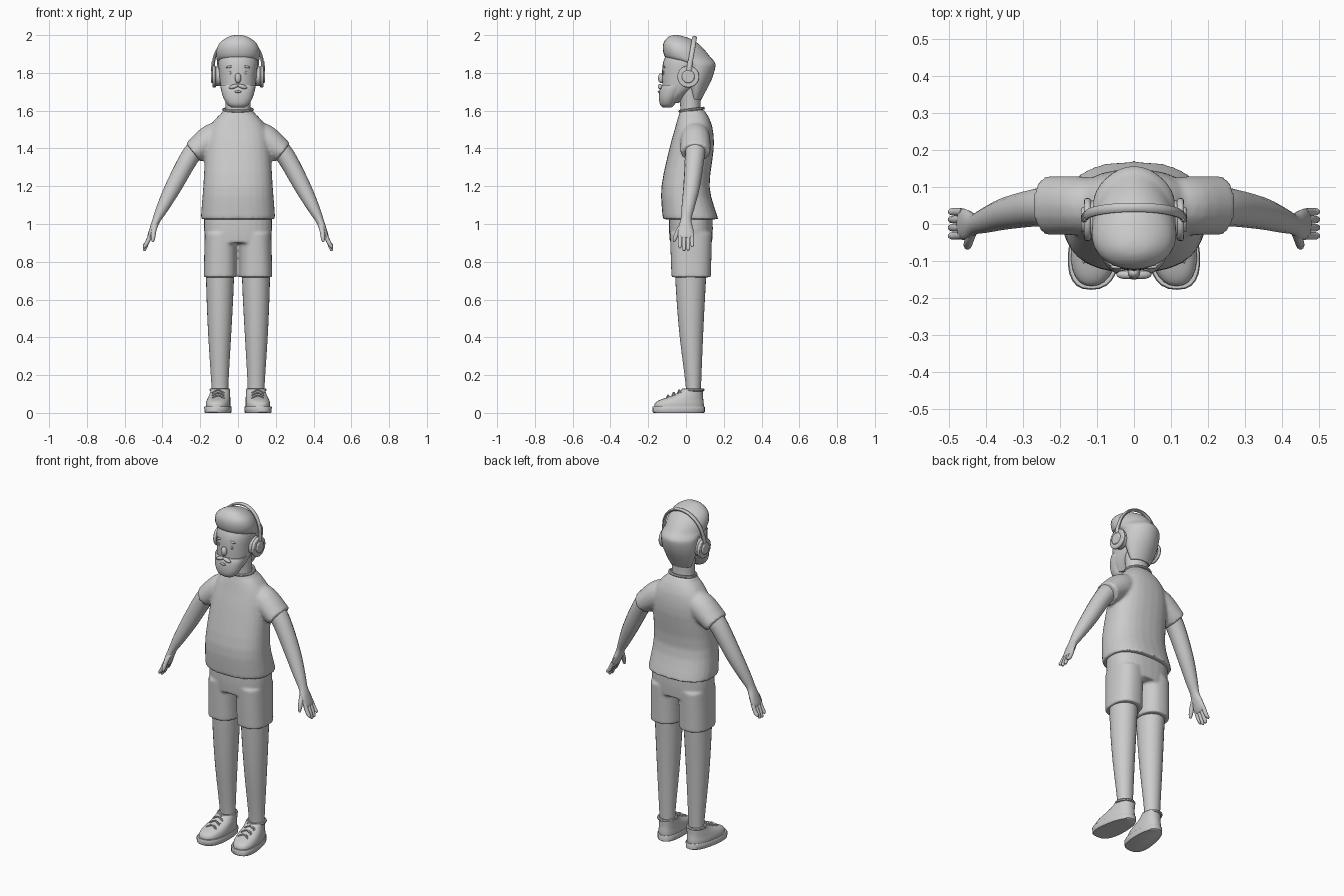
import bpy, bmesh, math
from mathutils import Vector

if "Cube" in bpy.data.objects:
    bpy.data.objects.remove(bpy.data.objects["Cube"])

grey = bpy.data.materials.new("plain grey")
grey.diffuse_color = (0.6, 0.6, 0.6, 1)
grey.use_nodes = True
grey.node_tree.nodes["Principled BSDF"].inputs["Base Color"].default_value = grey.diffuse_color
Y = Vector((0, 1, 0))


def spline(rows, n):
    """Catmull-Rom interpolation of rows of numbers."""
    out = []
    for i in range(len(rows) - 1):
        a, b, c, d = (rows[max(i - 1, 0)], rows[i], rows[i + 1], rows[min(i + 2, len(rows) - 1)])
        for k in range(n):
            t = k / n
            out.append([0.5 * (2 * q + (r - p) * t + (2 * p - 5 * q + 4 * r - s) * t * t
                               + (3 * q - p - 3 * r + s) * t ** 3) for p, q, r, s in zip(a, b, c, d)])
    return out + [list(rows[-1])]


def finish(obj, mirror=False, angle=40):
    obj.data.materials.clear()
    obj.data.materials.append(grey)
    bpy.ops.object.select_all(action='DESELECT')
    bpy.context.view_layer.objects.active = obj
    obj.select_set(True)
    bpy.ops.object.transform_apply(location=True, rotation=True, scale=True)
    bpy.ops.object.shade_smooth_by_angle(angle=math.radians(angle))
    if mirror:
        obj.modifiers.new("mirror", 'MIRROR').use_mirror_merge = False
    return obj


def skin(name, rings, mirror=False, angle=40):
    """Bridge rings of points into a closed body."""
    bm = bmesh.new()
    loops = [[bm.verts.new(p) for p in r] for r in rings]
    n = len(loops[0])
    for a, b in zip(loops, loops[1:]):
        for i in range(n):
            bm.faces.new((a[i], a[(i + 1) % n], b[(i + 1) % n], b[i]))
    bm.faces.new(loops[0][::-1])
    bm.faces.new(loops[-1])
    bmesh.ops.recalc_face_normals(bm, faces=bm.faces)
    me = bpy.data.meshes.new(name)
    bm.to_mesh(me)
    bm.free()
    obj = bpy.data.objects.new(name, me)
    bpy.context.collection.objects.link(obj)
    return finish(obj, mirror, angle)


def stack(name, rows, power=2.0, taper=0.0, turn=0.0, seg=28, n=3, mirror=False, angle=40):
    """Horizontal rings; row = (z, x centre, front y, back y, half width)."""
    rings = []
    for z, x, y0, y1, rx in spline(rows, n):
        ring = []
        for i in range(seg):
            t = 2 * math.pi * i / seg
            c, s = math.cos(t), math.sin(t)
            c = math.copysign(abs(c) ** (2 / power), c)
            s = math.copysign(abs(s) ** (2 / power), s)
            px = rx * c * (1 - taper * s)
            py = (y0 + y1) / 2 + s * (y1 - y0) / 2
            ring.append((x + px + turn * py, py, z))
        rings.append(ring)
    return skin(name, rings, mirror, angle)


def tube(name, rows, seg=16, n=3, mirror=False):
    """Tube along a path; row = (x, y, z, half width, half depth)."""
    pts = spline(rows, n)
    rings = []
    for i, (x, y, z, a, b) in enumerate(pts):
        d = (Vector(pts[min(i + 1, len(pts) - 1)][:3]) - Vector(pts[max(i - 1, 0)][:3])).normalized()
        u = d.cross(Y).normalized()
        v = u.cross(d)
        rings.append([Vector((x, y, z)) + u * a * math.cos(t) + v * b * math.sin(t)
                      for t in (2 * math.pi * k / seg for k in range(seg))])
    return skin(name, rings, mirror)


def ball(name, loc, size, mirror=False, rot=(0, 0, 0)):
    bpy.ops.mesh.primitive_uv_sphere_add(segments=16, ring_count=10, location=loc, rotation=rot)
    obj = bpy.context.object
    obj.name, obj.scale = name, size
    return finish(obj, mirror)


def disc(name, x, y, z, r, depth):
    bpy.ops.mesh.primitive_cylinder_add(vertices=28, radius=r, depth=depth, location=(x, y, z),
                                        rotation=(0, math.pi / 2, 0))
    obj = bpy.context.object
    obj.name = name
    finish(obj, True)
    bev = obj.modifiers.new("bevel", 'BEVEL')
    bev.width, bev.segments = 0.006, 2


def fuse(name, parts, voxel=0.009, smooth=5):
    """Blend overlapping parts into one cloth body."""
    bpy.ops.object.select_all(action='DESELECT')
    for p in parts:
        bpy.context.view_layer.objects.active = p
        p.select_set(True)
        for m in list(p.modifiers):
            bpy.ops.object.modifier_apply(modifier=m.name)
    bpy.context.view_layer.objects.active = parts[0]
    bpy.ops.object.join()
    obj = bpy.context.object
    obj.name = name
    r = obj.modifiers.new("remesh", 'REMESH')
    r.mode, r.voxel_size, r.use_smooth_shade = 'VOXEL', voxel, True
    s = obj.modifiers.new("smooth", 'SMOOTH')
    s.factor, s.iterations = 0.5, smooth


# shirt: torso and sleeves
torso = stack("torso", [(1.025, 0, -.122, .172, .196), (1.06, 0, -.126, .16, .195), (1.2, 0, -.13, .125, .184),
                        (1.4, 0, -.088, .147, .172), (1.5, 0, -.06, .142, .155), (1.555, 0, -.045, .125, .12),
                        (1.585, 0, -.035, .108, .09), (1.607, 0, -.03, .092, .074)], power=2.4)
sleeves = tube("sleeves", [(.04, .05, 1.505, .05, .05), (.09, .05, 1.48, .068, .07), (.15, .05, 1.445, .077, .08),
                           (.237, .05, 1.378, .062, .08)], mirror=True)
fuse("shirt", [torso, sleeves])
tube("collar", [(.076 * math.cos(t), .03 + .062 * math.sin(t), 1.605 + .008 * math.sin(t), .008, .008)
                for t in (2 * math.pi * k / 24 + .01 for k in range(25))], seg=8, n=1)

# shorts: hips and two legs
hips = stack("hips", [(.9, 0, -.085, .138, .17), (.97, 0, -.09, .142, .18), (1.06, 0, -.09, .14, .18)], power=2.5)
cuffs = stack("cuffs", [(.718, .094, -.077, .132, .088), (.8, .093, -.08, .134, .087),
                        (.95, .09, -.085, .138, .086)], power=2.4, mirror=True)
fuse("shorts", [hips, cuffs], voxel=0.008, smooth=4)

# bare legs
stack("legs", [(.08, .095, .0, .078, .045), (.15, .096, -.002, .08, .045), (.4, .097, -.033, .09, .06),
               (.6, .096, -.05, .1, .07), (.78, .095, -.06, .11, .076)], mirror=True)

# arms and hands
tube("arms", [(.19, .05, 1.43, .055, .058), (.255, .046, 1.355, .05, .052), (.34, .03, 1.2, .044, .044),
              (.4, .01, 1.085, .032, .034), (.43, .0, 1.025, .022, .028), (.45, -.002, .975, .018, .04),
              (.468, .0, .93, .013, .042), (.471, .0, .923, .006, .035)], mirror=True)
for i, (y, tip) in enumerate([(-.032, .872), (-.01, .858), (.012, .86), (.033, .878)]):
    tube(f"finger_{i}", [(.462, y * .95, .945, .011, .011), (.482, y, .9, .011, .011),
                         (.495, y, tip + .008, .009, .009), (.498, y, tip, .004, .004)], seg=10, mirror=True)
tube("thumb", [(.435, -.015, 1.0, .013, .013), (.445, -.04, .965, .013, .013), (.45, -.058, .925, .011, .011),
               (.451, -.063, .905, .005, .005)], seg=10, mirror=True)

# shoes: sole, upper, ankle collar, laces
stack("soles", [(.0, .1, -.172, .095, .066), (.004, .1, -.176, .1, .069), (.03, .1, -.178, .1, .07),
                (.035, .1, -.175, .097, .067)], power=2.5, taper=.14, turn=-.09, n=1, mirror=True)
stack("shoe_uppers", [(.03, .1, -.168, .094, .064), (.05, .1, -.165, .094, .064), (.068, .099, -.14, .092, .061),
                      (.085, .098, -.09, .09, .057), (.105, .097, -.045, .09, .052),
                      (.125, .096, -.018, .09, .05)], power=2.3, taper=.08, turn=-.09, mirror=True)
tube("shoe_collars", [(.096 + .047 * math.cos(t), .037 + .053 * math.sin(t), .122, .008, .008)
                      for t in (2 * math.pi * k / 20 + .01 for k in range(21))], seg=8, n=1, mirror=True)
for i in range(3):
    y, z = -.095 + .03 * i, .088 + .014 * i
    for s in (-1, 1):
        tube(f"lace_{i}_{'in' if s < 0 else 'out'}",
             [(.105 - .032, y + .008 * s, z - .01, .004, .004), (.105, y, z + .005, .004, .004),
              (.105 + .032, y - .008 * s, z - .01, .004, .004)], seg=6, mirror=True)

# neck and head
stack("neck", [(1.57, 0, -.035, .085, .07), (1.62, 0, -.03, .078, .065), (1.72, 0, -.04, .08, .068)])
stack("head", [(1.64, 0, -.12, -.04, .05), (1.68, 0, -.125, -.0, .078), (1.73, 0, -.125, .06, .092),
               (1.79, 0, -.127, .1, .1), (1.86, 0, -.12, .1, .104), (1.92, 0, -.09, .08, .09)], power=2.2)
stack("beard", [(1.617, 0, -.122, -.078, .034), (1.632, 0, -.137, -.06, .056), (1.665, 0, -.143, -.04, .076),
                (1.71, 0, -.14, .0, .09), (1.735, 0, -.128, .01, .093)], power=2.2)
stack("hair", [(1.66, 0, .03, .082, .062), (1.7, 0, .02, .103, .082), (1.77, 0, .0, .138, .103),
               (1.835, 0, -.01, .156, .108), (1.86, 0, -.06, .15, .11), (1.88, 0, -.108, .132, .112),
               (1.92, 0, -.122, .1, .112), (1.955, 0, -.12, .065, .098), (1.98, 0, -.105, .025, .07),
               (1.995, 0, -.085, -.02, .04), (2.0, 0, -.065, -.045, .015)], power=2.0, taper=.18)

# face details
ball("nose", (0, -.132, 1.772), (.017, .016, .027))
ball("eyes", (.042, -.116, 1.8), (.006, .006, .011), True)
ball("eyebrows", (.044, -.116, 1.832), (.02, .006, .006), True, (0, .15, 0))
ball("moustache", (.022, -.137, 1.728), (.027, .012, .011), True, (0, .3, 0))
ball("lower_lip", (0, -.143, 1.7), (.018, .007, .006))

# headphones
disc("ear_pads", .105, .012, 1.782, .052, .03)
disc("ear_cups", .126, .012, 1.78, .058, .018)
disc("ear_caps", .135, .012, 1.78, .034, .016)
tube("headband", [(.13 * math.cos(t), .02 + .025 * math.sin(t), 1.84 + .147 * math.sin(t), .008, .013)
                  for t in (math.pi * k / 24 for k in range(25))], seg=10, n=1)
tube("headband_arms", [(.13, .014, 1.79, .006, .011), (.134, .017, 1.82, .009, .014),
                       (.13, .022, 1.86, .009, .014)], seg=10, mirror=True)
